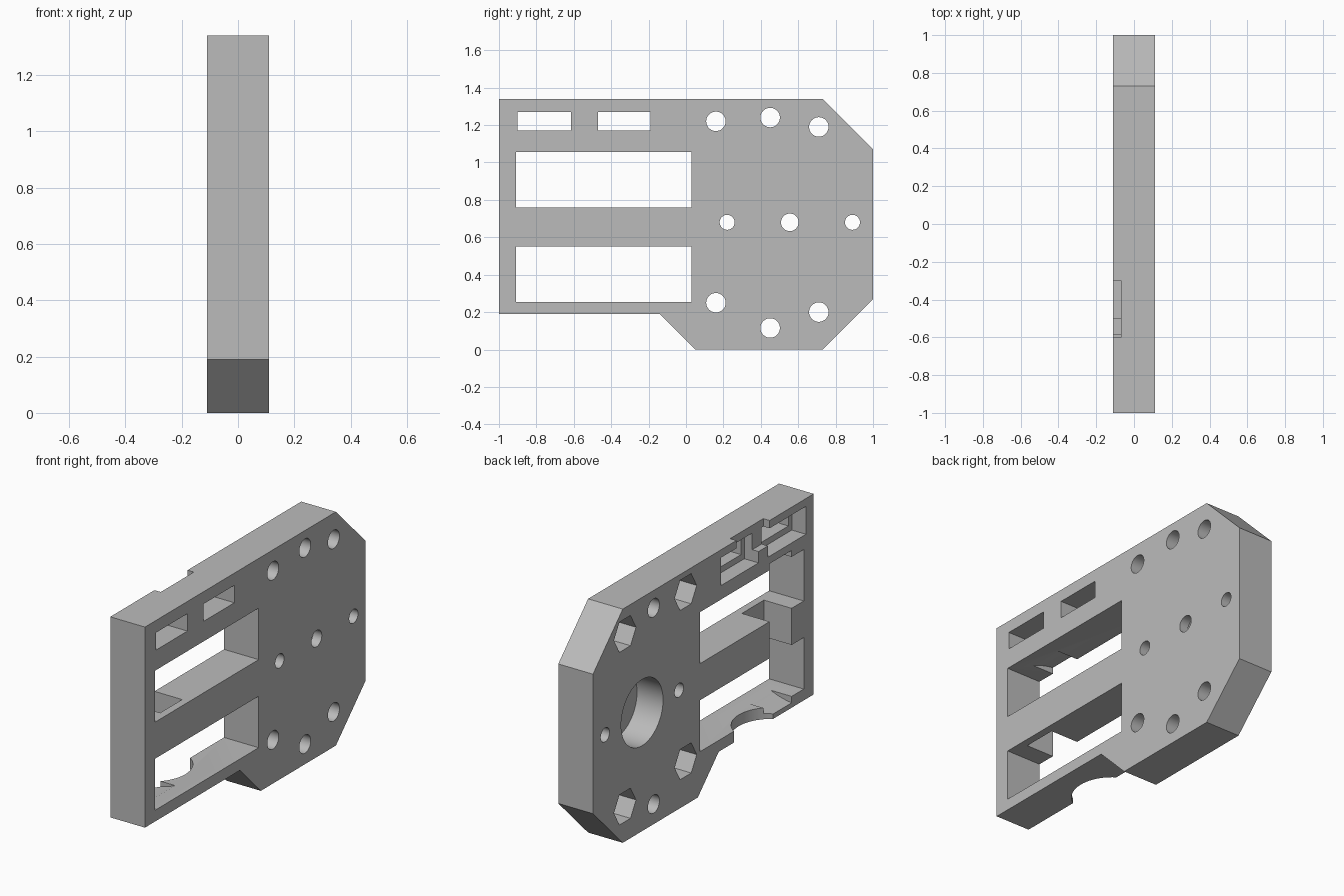
import bpy, bmesh, math

if "Cube" in bpy.data.objects:
    bpy.data.objects.remove(bpy.data.objects["Cube"], do_unlink=True)

grey = bpy.data.materials.new("plain grey")
grey.use_nodes = True
colour = (0.5, 0.5, 0.5, 1)
grey.diffuse_color = colour
grey.node_tree.nodes["Principled BSDF"].inputs["Base Color"].default_value = colour

HALF = 0.11           # half the plate thickness
OUT = HALF + 0.1      # cutter overshoot


def prism(name, outline, start, end, axis="x"):
    """Extrude a 2D outline along an axis: (y, z) for x, (x, z) for y, (x, y) for z."""
    place = {"x": lambda p, t: (t, p[0], p[1]),
             "y": lambda p, t: (p[0], t, p[1]),
             "z": lambda p, t: (p[0], p[1], t)}[axis]
    bm = bmesh.new()
    low = [bm.verts.new(place(p, start)) for p in outline]
    high = [bm.verts.new(place(p, end)) for p in outline]
    bm.faces.new(low)
    bm.faces.new(high)
    n = len(outline)
    for i in range(n):
        j = (i + 1) % n
        bm.faces.new((low[i], low[j], high[j], high[i]))
    bmesh.ops.recalc_face_normals(bm, faces=bm.faces)
    mesh = bpy.data.meshes.new(name)
    bm.to_mesh(mesh)
    bm.free()
    mesh.materials.append(grey)
    ob = bpy.data.objects.new(name, mesh)
    bpy.context.scene.collection.objects.link(ob)
    return ob


def ring(u, v, r, n=48):
    return [(u + r * math.cos(2 * math.pi * i / n),
             v + r * math.sin(2 * math.pi * i / n)) for i in range(n)]


def rect(u0, u1, v0, v1):
    return [(u0, v0), (u1, v0), (u1, v1), (u0, v1)]


# Plate with clipped corners and a lower step
plate = prism("mounting_plate", [(-1, 0.19), (-0.14, 0.19), (0.05, 0), (0.73, 0),
                                 (1, 0.27), (1, 1.07), (0.73, 1.34), (-1, 1.34)], -HALF, HALF)


def cut(outline, start=-OUT, end=OUT, axis="x"):
    cutter = prism("cutter", outline, start, end, axis)
    cutter.hide_render = True
    mod = plate.modifiers.new("cut", "BOOLEAN")
    mod.operation = "DIFFERENCE"
    mod.solver = "EXACT"
    mod.object = cutter
    bpy.context.view_layer.objects.active = plate
    bpy.ops.object.modifier_apply(modifier=mod.name)
    bpy.data.objects.remove(cutter, do_unlink=True)


# Two large windows
for z0, z1 in ((0.255, 0.55), (0.76, 1.055)):
    cut(rect(-0.91, 0.03, z0, z1))

# Small slots, widened on the inner side
for y0, y1 in ((-0.9, -0.615), (-0.47, -0.19)):
    cut(rect(y0, y1, 1.17, 1.27))
    cut(rect(y0 - 0.03, y1 + 0.03, 1.135, 1.295), -OUT, -0.02)

# Bolt holes with hexagonal nut pockets
for y, z in ((0.16, 1.22), (0.71, 1.19), (0.16, 0.25), (0.71, 0.2)):
    cut(ring(y, z, 0.052))
    cut(ring(y, z, 0.1, 6), -OUT, 0.02)

# Plain holes
for y, z, r in ((0.45, 1.24, 0.052), (0.45, 0.115, 0.052),
                (0.22, 0.68, 0.04), (0.89, 0.68, 0.04), (0.555, 0.68, 0.047)):
    cut(ring(y, z, r))

# Large blind bore
cut(ring(0.555, 0.68, 0.19, 64), -OUT, 0.055)

# Pocket through the middle rail, with curved relief in the rails above and below
cut(rect(-OUT, 0.066, 0.5, 0.8), -0.8, -0.6, "y")
cut([(min(x, 0.066), z) for x, z in ring(-0.16, 0.655, 0.44, 64)], -0.8, -0.6, "y")

# Notch in the top edge and rounded scoop in the bottom rail
cut(rect(-0.6, -0.3, 1.2, 1.5), -OUT, -0.07)
cut(ring(-0.23, -0.455, 0.215, 64), 0.1, 0.4, "z")

# Smooth bores, sharp edges
bpy.ops.object.select_all(action="DESELECT")
plate.select_set(True)
bpy.context.view_layer.objects.active = plate
bpy.ops.object.shade_smooth_by_angle(angle=math.radians(30))
